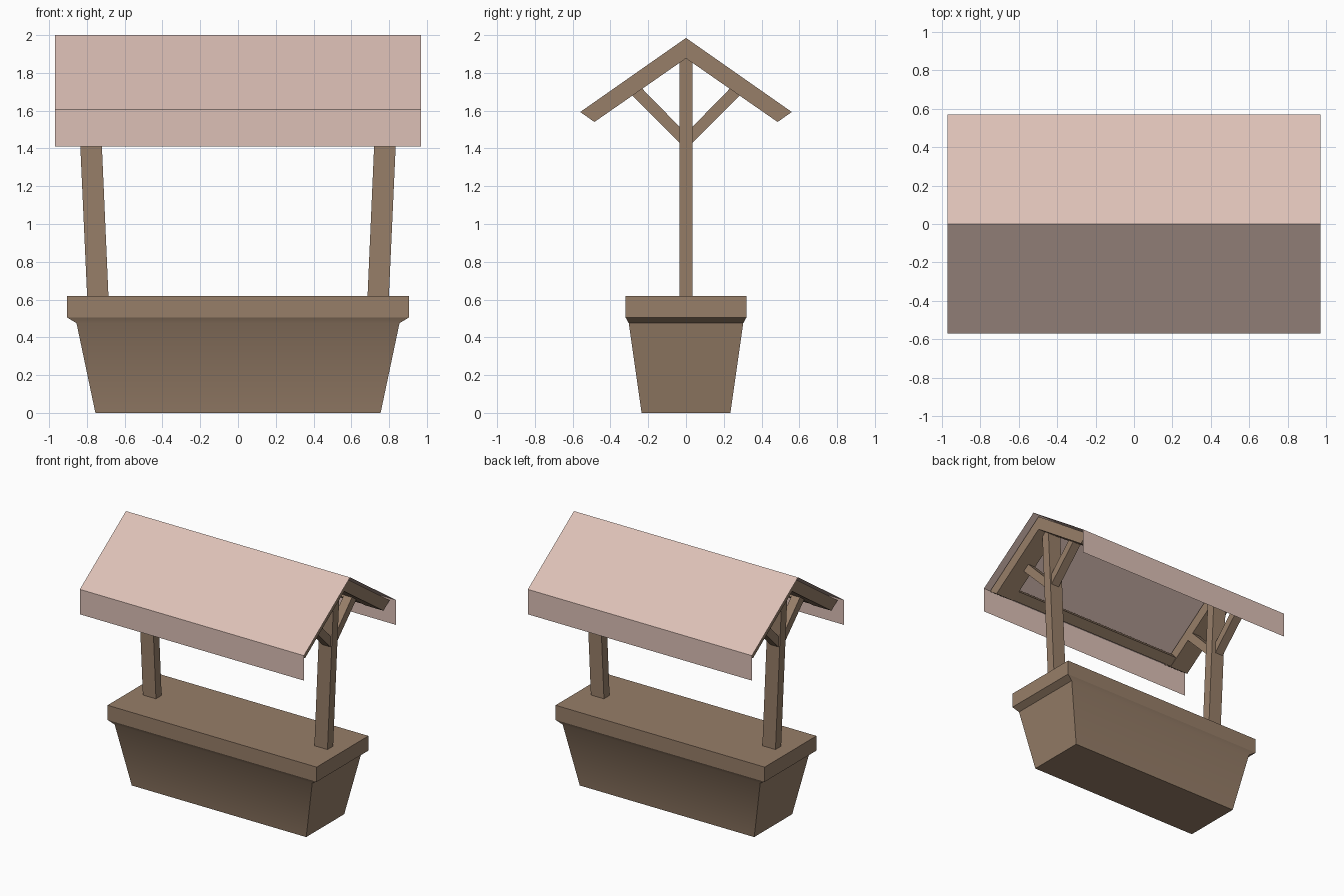
import bpy, bmesh

if "Cube" in bpy.data.objects:
    bpy.data.objects.remove(bpy.data.objects["Cube"])


def material(name, rgb):
    m = bpy.data.materials.new(name)
    m.diffuse_color = (*rgb, 1)
    m.use_nodes = True
    m.node_tree.nodes["Principled BSDF"].inputs["Base Color"].default_value = m.diffuse_color
    return m


WOOD = material("wood", (0.31, 0.21, 0.14))
CLOTH = material("cloth", (0.72, 0.53, 0.47))


def add_object(name, verts, faces, mat):
    mesh = bpy.data.meshes.new(name)
    mesh.from_pydata(verts, [], faces)
    if mat is WOOD:  # closed solids
        bm = bmesh.new()
        bm.from_mesh(mesh)
        bmesh.ops.recalc_face_normals(bm, faces=bm.faces)
        bm.to_mesh(mesh)
        bm.free()
    mesh.materials.append(mat)
    obj = bpy.data.objects.new(name, mesh)
    bpy.context.collection.objects.link(obj)
    return obj


def loft(name, rings):
    """Solid through a stack of rings with equal point counts."""
    n = len(rings[0])
    verts = [p for ring in rings for p in ring]
    faces = [tuple(range(n))[::-1], tuple(range(len(verts) - n, len(verts)))]
    for r in range(len(rings) - 1):
        for i in range(n):
            j = (i + 1) % n
            faces.append((r * n + i, r * n + j, (r + 1) * n + j, (r + 1) * n + i))
    return add_object(name, verts, faces, WOOD)


def rect(x0, x1, hy, z):
    return [(x0, -hy, z), (x1, -hy, z), (x1, hy, z), (x0, hy, z)]


def extrude_x(name, profile, x0, x1):
    """Extrude a (y, z) profile between two x positions."""
    return loft(name, [[(x, y, z) for y, z in profile] for x in (x0, x1)])


# Counter: tapered trough with a chamfered overhanging top
steps = [(0.755, 0.235, 0), (0.855, 0.303, 0.475), (0.905, 0.32, 0.505), (0.905, 0.32, 0.62)]
counter = loft("counter", [rect(-hx, hx, hy, z) for hx, hy, z in steps])
bpy.context.view_layer.objects.active = counter
counter.select_set(True)
bpy.ops.object.shade_smooth_by_angle(angle=0.42)
counter.select_set(False)

# Roof supports at both ends
chevron = [(0, 1.985), (0.56, 1.593), (0.485, 1.54), (0, 1.877), (-0.485, 1.54), (-0.56, 1.593)]
for side, s in (("left", -1), ("right", 1)):
    # Leaning post
    loft(side + "_post", [rect(*sorted((s * a, s * b)), 0.035, z)
                          for a, b, z in ((0.685, 0.798, 0.6), (0.742, 0.857, 1.9))])
    # Rafter pair
    extrude_x(side + "_rafters", chevron, s * 0.76, s * 0.92)
    # Diagonal braces
    for end, t in (("front", -1), ("back", 1)):
        brace = [(0.02, 1.415), (0.30, 1.695), (0.25, 1.735), (0.02, 1.5)]
        extrude_x(f"{side}_{end}_brace", [(t * y, z) for y, z in brace], s * 0.755, s * 0.825)

# Eave beams joining the rafter ends
for end, t in (("front", -1), ("back", 1)):
    beam = [(0.485, 1.545), (0.535, 1.59), (0.465, 1.638), (0.42, 1.59)]
    extrude_x(end + "_eave_beam", [(t * y, z) for y, z in beam], -0.8, 0.8)

# Cloth roof: a thin sheet with hanging valances
section = [(-0.57, 1.41), (-0.57, 1.605), (0, 2.0), (0.57, 1.605), (0.57, 1.41)]
sheet = [(x, y, z) for y, z in section for x in (-0.97, 0.97)]
add_object("cloth_roof", sheet, [(2 * i, 2 * i + 1, 2 * i + 3, 2 * i + 2) for i in range(4)], CLOTH)
